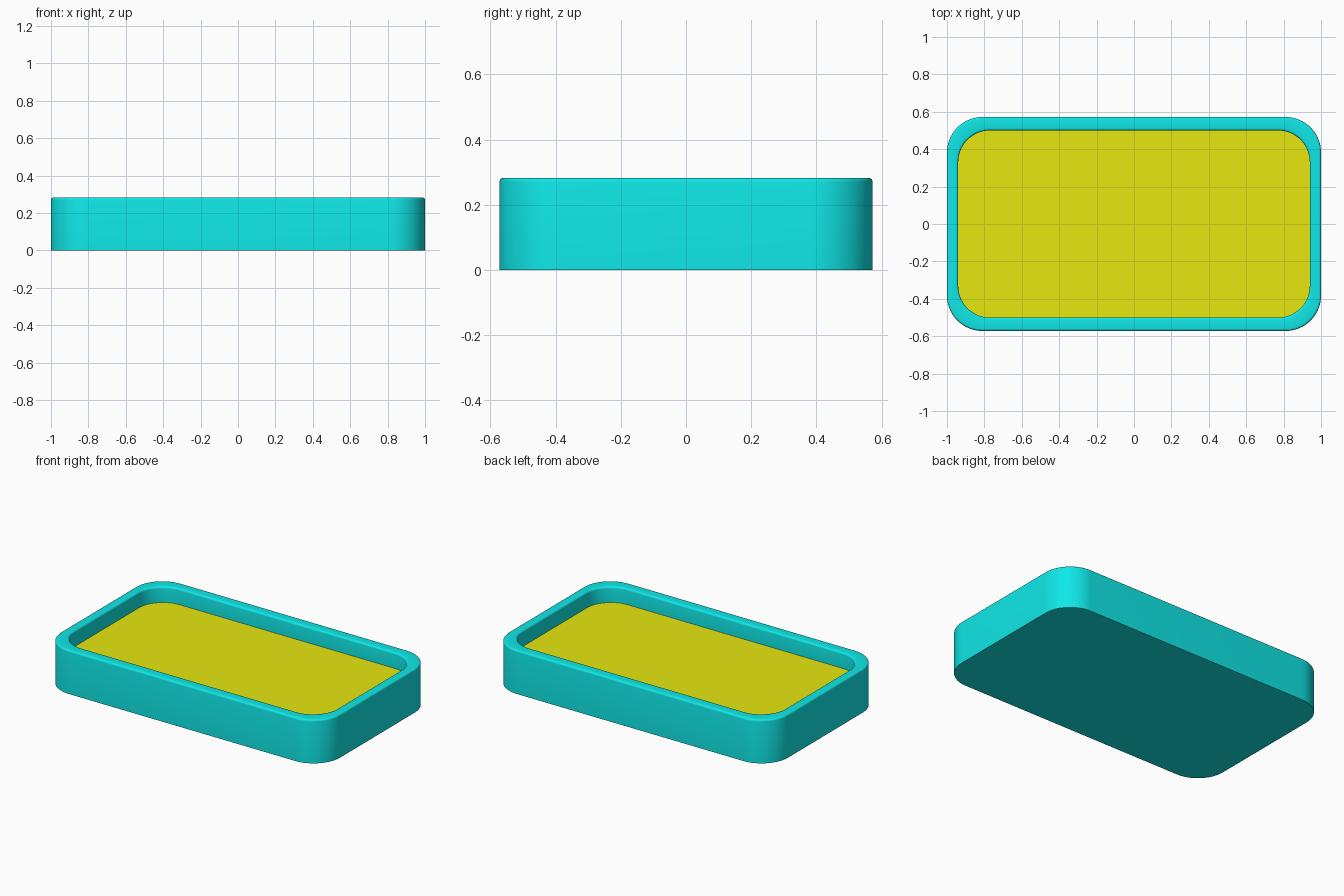
import bpy
import bmesh
from math import sin, cos, pi, radians

cube = bpy.data.objects.get("Cube")
if cube:
    bpy.data.objects.remove(cube, do_unlink=True)

HALF_X, HALF_Y, HEIGHT, RADIUS = 1.0, 0.572, 0.282, 0.19
IN_X, IN_Y, IN_RADIUS, FLOOR_Z = 0.94, 0.5, 0.17, 0.18
BEVEL, BEVEL_STEPS, CORNER_STEPS = 0.012, 4, 16


def make_material(name, color):
    mat = bpy.data.materials.new(name)
    mat.use_nodes = True
    mat.diffuse_color = color
    mat.node_tree.nodes["Principled BSDF"].inputs["Base Color"].default_value = color
    return mat


def rounded_ring(bm, hx, hy, r, z):
    """Closed loop of vertices around a rounded rectangle."""
    ring = []
    for i, (sx, sy) in enumerate([(1, 1), (-1, 1), (-1, -1), (1, -1)]):
        for k in range(CORNER_STEPS + 1):
            a = (i + k / CORNER_STEPS) * pi / 2
            ring.append(bm.verts.new((sx * (hx - r) + r * cos(a),
                                      sy * (hy - r) + r * sin(a), z)))
    return ring


def bridge(bm, a, b):
    for i in range(len(a)):
        j = (i + 1) % len(a)
        bm.faces.new((a[i], a[j], b[j], b[i]))


def finish(bm, name, mat):
    mesh = bpy.data.meshes.new(name)
    bm.to_mesh(mesh)
    bm.free()
    obj = bpy.data.objects.new(name, mesh)
    bpy.context.collection.objects.link(obj)
    mesh.materials.append(mat)
    bpy.ops.object.select_all(action='DESELECT')
    obj.select_set(True)
    bpy.context.view_layer.objects.active = obj
    bpy.ops.object.shade_smooth_by_angle(angle=radians(35))
    return obj


teal = make_material("teal", (0.0, 0.8, 0.8, 1.0))
yellow = make_material("yellow", (0.8, 0.8, 0.0, 1.0))
for mat, low in ((teal, 0), (yellow, 2)):
    color = list(mat.diffuse_color)
    color[low] = 0.005
    mat.diffuse_color = color
    mat.node_tree.nodes["Principled BSDF"].inputs["Base Color"].default_value = color

# Tray body: outer wall, softened rim, inner wall and underside
bm = bmesh.new()
angles = [k / BEVEL_STEPS * pi / 2 for k in range(BEVEL_STEPS + 1)]
rings = [rounded_ring(bm, HALF_X, HALF_Y, RADIUS, 0)]
for a in angles:
    inset = BEVEL * (1 - cos(a))
    rings.append(rounded_ring(bm, HALF_X - inset, HALF_Y - inset, RADIUS - inset,
                              HEIGHT - BEVEL * (1 - sin(a))))
for a in reversed(angles):
    grow = BEVEL * (1 - cos(a))
    rings.append(rounded_ring(bm, IN_X + grow, IN_Y + grow, IN_RADIUS + grow,
                              HEIGHT - BEVEL * (1 - sin(a))))
rings.append(rounded_ring(bm, IN_X, IN_Y, IN_RADIUS, FLOOR_Z))
for lower, upper in zip(rings, rings[1:]):
    bridge(bm, lower, upper)
bm.faces.new(list(reversed(rings[0])))
finish(bm, "tray_body", teal)

# Recessed floor panel
bm = bmesh.new()
bm.faces.new(rounded_ring(bm, IN_X, IN_Y, IN_RADIUS, FLOOR_Z))
finish(bm, "tray_floor", yellow)
